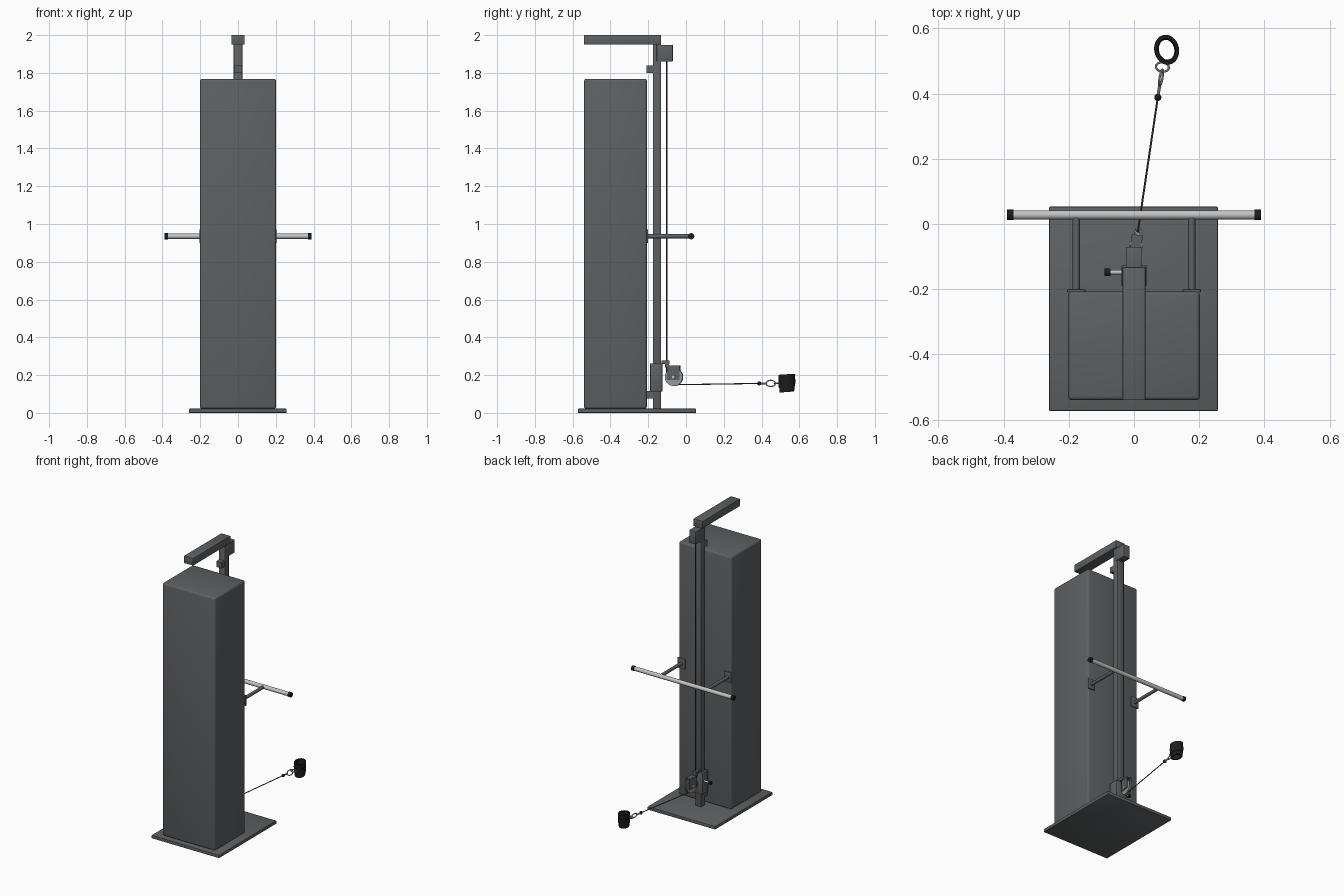
import bpy, bmesh, math
from mathutils import Vector, Matrix

if "Cube" in bpy.data.objects:
    bpy.data.objects.remove(bpy.data.objects["Cube"])


def material(name, rgb):
    m = bpy.data.materials.new(name)
    m.diffuse_color = (*rgb, 1)
    m.use_nodes = True
    m.node_tree.nodes["Principled BSDF"].inputs["Base Color"].default_value = m.diffuse_color
    return m


GREY = material("dark grey paint", (0.11, 0.12, 0.125))
STEEL = material("bright steel", (0.55, 0.55, 0.56))
DULL = material("dull metal", (0.3, 0.3, 0.3))
BLACK = material("black rubber", (0.012, 0.012, 0.013))
CABLE = material("cable grey", (0.07, 0.07, 0.07))


def finish(name, bm, mat, smooth=False):
    bmesh.ops.recalc_face_normals(bm, faces=bm.faces)
    me = bpy.data.meshes.new(name)
    bm.to_mesh(me)
    bm.free()
    ob = bpy.data.objects.new(name, me)
    bpy.context.collection.objects.link(ob)
    me.materials.append(mat)
    if smooth:
        bpy.ops.object.select_all(action='DESELECT')
        ob.select_set(True)
        bpy.context.view_layer.objects.active = ob
        bpy.ops.object.shade_smooth_by_angle(angle=math.radians(35))
    return ob


def box(name, x, y, z, mat=GREY, bevel=0.0, segments=2):
    """Box from (min, max) pairs."""
    bm = bmesh.new()
    bmesh.ops.create_cube(bm, size=1)
    for v in bm.verts:
        v.co = Vector([(a + b) / 2 + c * (b - a) for (a, b), c in zip((x, y, z), v.co)])
    if bevel:
        bmesh.ops.bevel(bm, geom=bm.edges[:], offset=bevel, segments=segments,
                        affect='EDGES', profile=0.5)
    return finish(name, bm, mat, bool(bevel))


def rod(name, a, b, r, mat, sides=20):
    a, b = Vector(a), Vector(b)
    bm = bmesh.new()
    rot = (b - a).to_track_quat('Z', 'Y').to_matrix().to_4x4()
    bmesh.ops.create_cone(bm, cap_ends=True, segments=sides, radius1=r, radius2=r,
                          depth=(b - a).length, matrix=Matrix.Translation((a + b) / 2) @ rot)
    return finish(name, bm, mat, True)


def loop_wire(name, centre, rx, ry, r, mat, rot):
    """Closed oval wire: long axis along local y."""
    bm = bmesh.new()
    n, k = 24, 8
    rings = []
    for i in range(n):
        t = 2 * math.pi * i / n
        ring = []
        for j in range(k):
            p = 2 * math.pi * j / k
            co = Vector(((rx + r * math.cos(p)) * math.cos(t),
                         (ry + r * math.cos(p)) * math.sin(t), r * math.sin(p)))
            ring.append(bm.verts.new(rot @ co + Vector(centre)))
        rings.append(ring)
    for i in range(n):
        for j in range(k):
            a, b = rings[i], rings[(i + 1) % n]
            bm.faces.new((a[j], b[j], b[(j + 1) % k], a[(j + 1) % k]))
    return finish(name, bm, mat, True)


# Base plate and weight tower
box("base_plate", (-0.26, 0.257), (-0.573, 0.053), (0, 0.022), bevel=0.003)
box("weight_tower", (-0.202, 0.202), (-0.54, -0.207), (0.022, 1.768), bevel=0.012, segments=3)

# Upright, top arm, top pulley housing and stand-off brackets
box("upright_post", (-0.023, 0.023), (-0.175, -0.132), (0.02, 1.955), bevel=0.003)
box("top_arm", (-0.035, 0.035), (-0.54, -0.132), (1.95, 2.0), bevel=0.002)
box("top_pulley_housing", (-0.025, 0.025), (-0.155, -0.07), (1.86, 1.948), bevel=0.002)
for label, z in (("upper", 1.82), ("lower", 0.096)):
    box(label + "_standoff", (-0.02, 0.02), (-0.208, -0.172), (z - 0.02, z + 0.02))

# Sliding carriage with locking pin
box("carriage", (-0.038, 0.038), (-0.19, -0.125), (0.113, 0.262), bevel=0.003)
rod("pin_shaft", (-0.075, -0.148, 0.2), (-0.035, -0.148, 0.2), 0.007, STEEL)
rod("pin_knob", (-0.09, -0.148, 0.2), (-0.072, -0.148, 0.2), 0.012, BLACK)

# Swivelling low pulley, turned toward the cable
box("pulley_hanger", (-0.015, 0.015), (-0.13, -0.088), (0.26, 0.278))
box("pulley_neck", (-0.011, 0.011), (-0.112, -0.09), (0.24, 0.265))
yaw = Matrix.Rotation(math.radians(-9), 3, 'Z')
pivot = Vector((0, -0.1, 0))
def swivel(x, y, z):
    return pivot + yaw @ Vector((x, y + 0.1, z))
for side in (-1, 1):
    cheek = box("pulley_cheek", sorted((side * 0.012, side * 0.017)), (-0.098, -0.032), (0.175, 0.25))
    for v in cheek.data.vertices:
        v.co = swivel(*v.co)
    rod("pulley_flange", swivel(side * 0.005, -0.063, 0.19), swivel(side * 0.01, -0.063, 0.19),
        0.048, DULL, 32)
rod("pulley_groove", swivel(-0.006, -0.063, 0.19), swivel(0.006, -0.063, 0.19), 0.04, DULL, 32)
rod("pulley_axle", swivel(-0.021, -0.063, 0.19), swivel(0.021, -0.063, 0.19), 0.008, STEEL)
top = box("pulley_bridge", (-0.017, 0.017), (-0.098, -0.032), (0.244, 0.25))
for v in top.data.vertices:
    v.co = swivel(*v.co)

# Cables, stop ball and connecting links
rod("vertical_cable", (0, -0.102, 0.19), (0, -0.102, 1.87), 0.003, CABLE, 8)
start, stop = swivel(0, -0.06, 0.149), Vector((0.073, 0.388, 0.156))
rod("pull_cable", start, stop, 0.003, CABLE, 8)
bm = bmesh.new()
bmesh.ops.create_uvsphere(bm, u_segments=16, v_segments=10, radius=0.011,
                          matrix=Matrix.Translation(stop))
finish("stop_ball", bm, BLACK, True)
along = Matrix.Rotation(math.radians(-9), 3, 'Z')
upright = along @ Matrix.Rotation(math.radians(75), 3, 'Y')
rod("swivel_link", stop, (0.079, 0.428, 0.156), 0.005, STEEL, 10)
loop_wire("snap_hook", (0.083, 0.449, 0.156), 0.017, 0.025, 0.0035, STEEL, upright)
loop_wire("d_ring", (0.087, 0.481, 0.157), 0.02, 0.014, 0.0035, STEEL, along)

# Ankle cuff: flared oval band with a padded strap
def band(name, rx, ry, thick, z0, z1, flare, mat):
    bm = bmesh.new()
    n, c = 32, Vector((0.1, 0.534, 0))
    rings = []
    for i in range(n):
        t = 2 * math.pi * i / n
        ring = []
        for d, z in ((0, z0), (thick, z0), (thick, z1), (0, z1)):
            s = 1 + flare * (z - 0.157) / 0.1
            p = Vector(((rx + d) * math.cos(t) * s, (ry + d) * math.sin(t) * s,
                        z + 0.08 * ry * math.sin(t)))
            ring.append(bm.verts.new(c + Matrix.Rotation(math.radians(12), 3, 'Z') @ p))
        rings.append(ring)
    for i in range(n):
        a, b = rings[i], rings[(i + 1) % n]
        for j in range(4):
            bm.faces.new((a[j], b[j], b[(j + 1) % 4], a[(j + 1) % 4]))
    return finish(name, bm, mat, True)

band("cuff_pad", 0.025, 0.033, 0.009, 0.111, 0.204, 0.15, BLACK)
band("cuff_strap", 0.033, 0.041, 0.004, 0.137, 0.175, 0.15, BLACK)

# Handlebar with end caps, struts and mounting plates
Z, Y = 0.935, 0.028
rod("handlebar", (-0.375, Y, Z), (0.375, Y, Z), 0.014, STEEL, 24)
for s in (-1, 1):
    rod("bar_end_cap", (s * 0.37, Y, Z), (s * 0.39, Y, Z), 0.0165, BLACK, 24)
    rod("bar_strut", (s * 0.177, -0.2, Z), (s * 0.177, Y - 0.005, Z), 0.011, GREY)
    box("strut_plate", (s * 0.177 - 0.028, s * 0.177 + 0.028), (-0.209, -0.2), (Z - 0.036, Z + 0.036),
        bevel=0.002)
